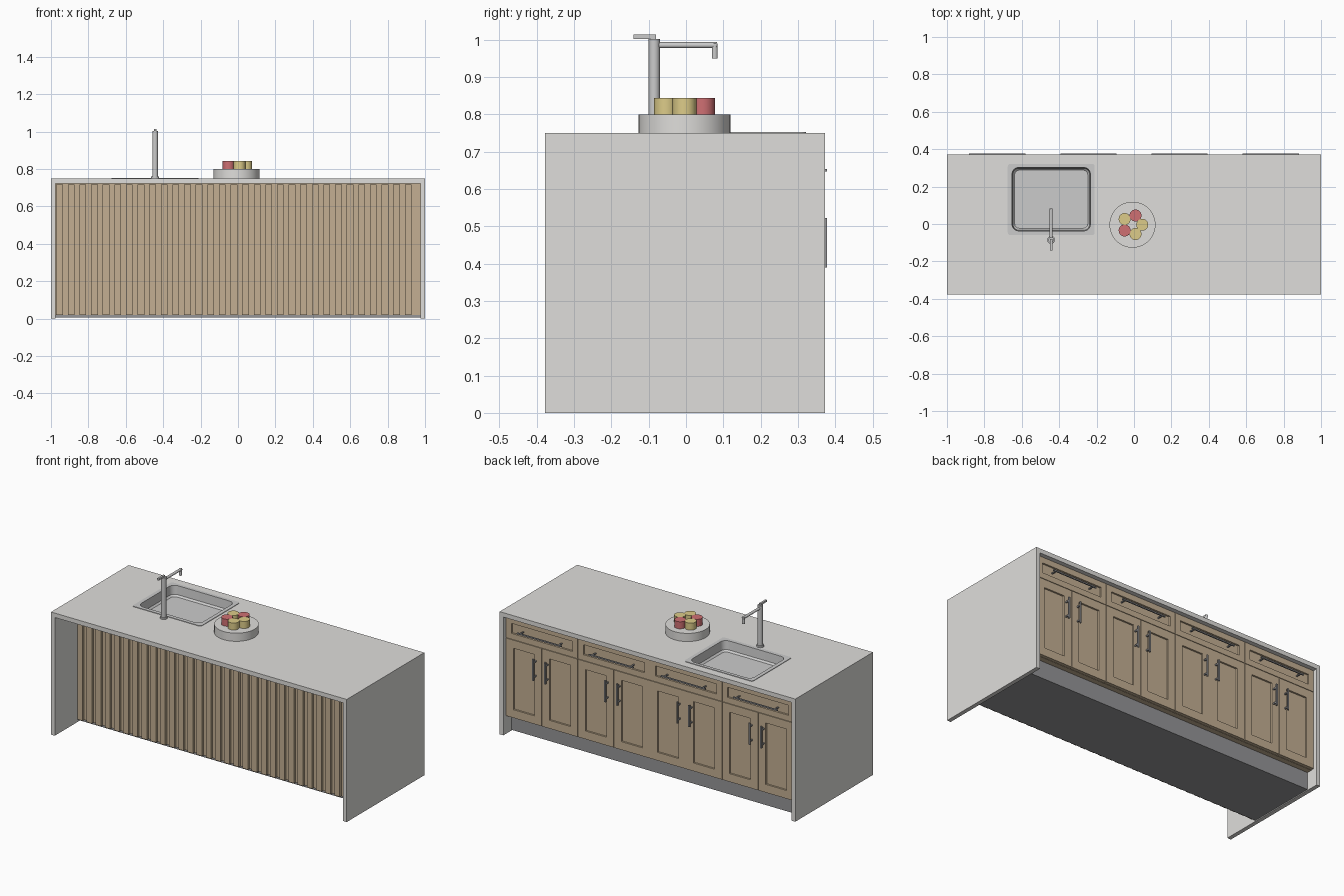
import bpy, bmesh, math
from mathutils import Matrix, Vector

if "Cube" in bpy.data.objects:
    bpy.data.objects.remove(bpy.data.objects["Cube"])


def material(name, rgb):
    m = bpy.data.materials.new(name)
    m.diffuse_color = (*rgb, 1)
    m.use_nodes = True
    m.node_tree.nodes["Principled BSDF"].inputs["Base Color"].default_value = m.diffuse_color
    return m


WOOD = material("oak", (0.55, 0.43, 0.29))
RED = material("red_fruit", (0.62, 0.16, 0.17))
YELLOW = material("yellow_fruit", (0.72, 0.60, 0.25))
STONE = material("stone", (0.74, 0.73, 0.71))
STEEL = material("steel", (0.55, 0.55, 0.56))
DARK = material("dark_metal", (0.3, 0.3, 0.31))


def finish(name, bm, mat=None, smooth=False):
    bmesh.ops.recalc_face_normals(bm, faces=bm.faces)
    me = bpy.data.meshes.new(name)
    bm.to_mesh(me)
    bm.free()
    ob = bpy.data.objects.new(name, me)
    bpy.context.collection.objects.link(ob)
    if mat:
        me.materials.append(mat)
    if smooth:
        bpy.ops.object.select_all(action='DESELECT')
        ob.select_set(True)
        bpy.context.view_layer.objects.active = ob
        bpy.ops.object.shade_smooth_by_angle(angle=math.radians(40))
    return ob


def add_box(bm, x0, x1, y0, y1, z0, z1):
    m = Matrix.Translation(((x0 + x1) / 2, (y0 + y1) / 2, (z0 + z1) / 2))
    m = m @ Matrix.Diagonal((x1 - x0, y1 - y0, z1 - z0, 1))
    bmesh.ops.create_cube(bm, size=1, matrix=m)


def boxes(name, mat, *dims):
    bm = bmesh.new()
    for d in dims:
        add_box(bm, *d)
    return finish(name, bm, mat)


def rod(bm, a, b, r, seg=24):
    a, b = Vector(a), Vector(b)
    d = b - a
    m = Matrix.Translation((a + b) / 2) @ d.to_track_quat('Z', 'Y').to_matrix().to_4x4()
    bmesh.ops.create_cone(bm, cap_ends=True, segments=seg, radius1=r, radius2=r,
                          depth=d.length, matrix=m)


def rounded_loft(name, mat, rings, start_cap, smooth=False):
    """Loft rounded rectangles given as (x0, x1, y0, y1, z, radius)."""
    bm = bmesh.new()
    loops = []
    for x0, x1, y0, y1, z, r in rings:
        corners = [(x1 - r, y1 - r), (x0 + r, y1 - r), (x0 + r, y0 + r), (x1 - r, y0 + r)]
        loop = []
        for q, (cx, cy) in enumerate(corners):
            for i in range(7):
                t = math.pi / 2 * (q + i / 6)
                loop.append(bm.verts.new((cx + r * math.cos(t), cy + r * math.sin(t), z)))
        loops.append(loop)
    for a, b in zip(loops, loops[1:]):
        for i in range(len(a)):
            j = (i + 1) % len(a)
            bm.faces.new((a[i], a[j], b[j], b[i]))
    bm.faces.new(loops[-1])
    if start_cap:
        bm.faces.new(loops[0])
    return finish(name, bm, mat, smooth)


# Waterfall worktop: U profile extruded front to back
Y0, Y1 = -0.378, 0.372
bm = bmesh.new()
profile = [(-1, 0), (-1, .75), (1, .75), (1, 0), (.975, 0), (.975, .723), (-.975, .723), (-.975, 0)]
face = bm.faces.new([bm.verts.new((x, Y0, z)) for x, z in profile])
ext = bmesh.ops.extrude_face_region(bm, geom=[face])
bmesh.ops.translate(bm, vec=(0, Y1 - Y0, 0),
                    verts=[v for v in ext["geom"] if isinstance(v, bmesh.types.BMVert)])
worktop = finish("waterfall_worktop", bm, STONE)

# Cabinet body and plinth
carcass = boxes("cabinet_body", WOOD, (-.975, .975, -.145, .328, .11, .722))
boxes("plinth", DARK, (-.975, .975, -.143, .295, .005, .11))
boxes("front_backing", WOOD, (-.975, .975, -.15, -.143, .02, .722))

# Vertical slats along the front
N = 31
pitch = (1.90 - .036) / (N - 1)
boxes("front_slats", WOOD, *[(-.972 + i * pitch, -.936 + i * pitch, -.165, -.149, .02, .718)
                             for i in range(N)])


def shaker_front(name, x0, x1, z0, z1, margin):
    bm = bmesh.new()
    g = .0015
    add_box(bm, x0 + g, x1 - g, .328, .348, z0 + g, z1 - g)
    bm.normal_update()
    f = max(bm.faces, key=lambda f: f.normal.y)
    bmesh.ops.inset_region(bm, faces=[f], thickness=margin, use_even_offset=True)
    bmesh.ops.inset_region(bm, faces=[f], thickness=.001, use_even_offset=True)
    bmesh.ops.translate(bm, vec=(0, -.009, 0), verts=list(f.verts))
    finish(name, bm, WOOD)


# Four cabinet units at the back: one drawer over two doors
W = 1.95 / 4
for i in range(4):
    x0 = -.975 + i * W
    c, x1 = x0 + W / 2, x0 + W
    shaker_front(f"drawer_{i}", x0, x1, .588, .722, .035)
    boxes(f"drawer_handle_{i}", DARK, (c - .15, c + .15, .370, .378, .646, .654),
          *[(c + s * .13 - .004, c + s * .13 + .004, .338, .371, .647, .653) for s in (-1, 1)])
    for side, a, b, s in (("left", x0, c, -1), ("right", c, x1, 1)):
        shaker_front(f"door_{side}_{i}", a, b, .11, .588, .05)
        h = c + s * .04
        boxes(f"door_handle_{side}_{i}", DARK, (h - .005, h + .005, .370, .378, .39, .522),
              *[(h - .004, h + .004, .338, .371, z - .004, z + .004) for z in (.41, .50)])

# Sink: cut the opening, then fit a rim and basin
cutter = rounded_loft("sink_cutter", None, [(-.655, -.23, -.04, .305, .67, .035),
                                            (-.655, -.23, -.04, .305, .80, .035)], True)
cutter.hide_render = True
for ob in (worktop, carcass):
    mod = ob.modifiers.new("sink_opening", 'BOOLEAN')
    mod.operation, mod.solver, mod.object = 'DIFFERENCE', 'EXACT', cutter
    bpy.context.view_layer.objects.active = ob
    bpy.ops.object.modifier_apply(modifier=mod.name)
bpy.data.objects.remove(cutter)
rounded_loft("sink", STEEL, [(-.675, -.21, -.06, .322, .749, .015),
                             (-.675, -.21, -.06, .322, .753, .015),
                             (-.652, -.233, -.037, .302, .753, .035),
                             (-.648, -.237, -.033, .298, .70, .033),
                             (-.638, -.247, -.023, .288, .69, .025)], False, True)

# Tap: base, post, spout, nozzle and lever
FX, FY = -.443, -.085
bm = bmesh.new()
rod(bm, (FX, FY, .75), (FX, FY, .76), .021)
rod(bm, (FX, FY, .755), (FX, FY, 1.002), .015)
rod(bm, (FX, FY, .985), (FX, .083, .985), .008)
rod(bm, (FX, .077, .95), (FX, .077, .990), .008)
add_box(bm, FX - .006, FX + .006, -.141, FY + .004, 1.002, 1.013)
finish("tap", bm, STEEL, True)

# Fruit dish with a ring of five fruits
bm = bmesh.new()
rod(bm, (-.008, -.004, .75), (-.008, -.004, .80), .123, 48)
finish("fruit_dish", bm, STONE, True)
for i in range(5):
    t = math.radians(72 * i)
    x, y = -.008 + .052 * math.cos(t), -.004 + .052 * math.sin(t)
    bm = bmesh.new()
    rod(bm, (x, y, .80), (x, y, .843), .032)
    finish(f"fruit_{i}", bm, RED if i in (1, 3) else YELLOW, True)
